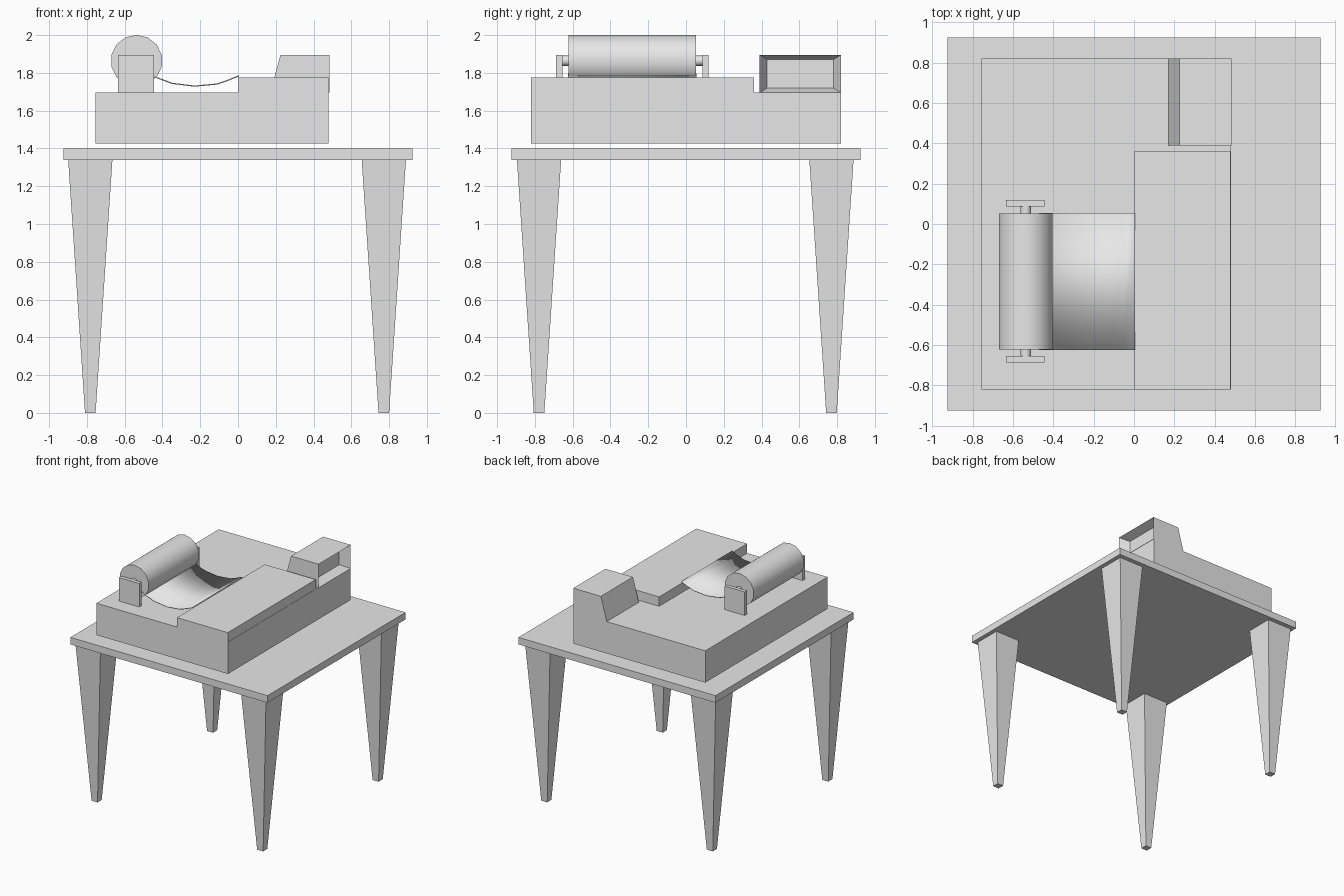
import bpy, bmesh, math

cube = bpy.data.objects.get("Cube")
if cube:
    bpy.data.objects.remove(cube, do_unlink=True)

grey = bpy.data.materials.new("plain grey")
grey.use_nodes = True
grey.diffuse_color = (0.8, 0.8, 0.8, 1)
grey.node_tree.nodes["Principled BSDF"].inputs["Base Color"].default_value = (0.8, 0.8, 0.8, 1)


def finish(name, bm, smooth=False):
    bmesh.ops.recalc_face_normals(bm, faces=bm.faces)
    mesh = bpy.data.meshes.new(name)
    bm.to_mesh(mesh)
    bm.free()
    mesh.materials.append(grey)
    obj = bpy.data.objects.new(name, mesh)
    bpy.context.collection.objects.link(obj)
    if smooth:
        bpy.ops.object.select_all(action="DESELECT")
        obj.select_set(True)
        bpy.context.view_layer.objects.active = obj
        bpy.ops.object.shade_smooth_by_angle(angle=math.radians(40))
    return obj


def box_mesh(x, y, z):
    """Box given as (min, max) along each axis."""
    bm = bmesh.new()
    bmesh.ops.create_cube(bm, size=1)
    for v in bm.verts:
        v.co = [r[0] if c < 0 else r[1] for c, r in zip(v.co, (x, y, z))]
    return bm


def rod(name, x, z, radius, y, sides):
    """Cylinder lying along y with a vertex at the top."""
    bm = bmesh.new()
    rings = []
    for end in y:
        angles = [math.tau * i / sides for i in range(sides)]
        rings.append([bm.verts.new((x + radius * math.sin(a), end, z + radius * math.cos(a)))
                      for a in angles])
        bm.faces.new(rings[-1])
    for i in range(sides):
        j = (i + 1) % sides
        bm.faces.new((rings[0][i], rings[0][j], rings[1][j], rings[1][i]))
    return finish(name, bm, smooth=True)


# Table top and four tapered legs
finish("table_top", box_mesh((-0.925, 0.925), (-0.925, 0.925), (1.34, 1.4)))
for side, cx in (("right", -0.782), ("left", 0.772)):
    for end, cy in (("front", -0.778), ("back", 0.77)):
        bm = box_mesh((-1, 1), (-1, 1), (0, 1.34))
        for v in bm.verts:
            half = 0.117 if v.co.z > 1 else 0.028
            v.co.x = cx + half * v.co.x
            v.co.y = cy + half * v.co.y
        finish(f"{end}_{side}_leg", bm)

# Machine body and raised deck
finish("body", box_mesh((-0.755, 0.48), (-0.82, 0.82), (1.425, 1.695)))
finish("raised_deck", box_mesh((0, 0.478), (-0.82, 0.36), (1.695, 1.775)))

# Corner housing: sloped inner wall, tapered recess in the outer wall
bm = box_mesh((0.17, 0.484), (0.39, 0.82), (1.695, 1.895))
for v in bm.verts:
    if v.co.x < 0.3 and v.co.z > 1.8:
        v.co.x = 0.225
bm.normal_update()
outer = [f for f in bm.faces if f.normal.x > 0.9]
opening = bmesh.ops.extrude_discrete_faces(bm, faces=outer)["faces"][0]
for v in opening.verts:
    v.co.x -= 0.08
    v.co.y += 0.04 if v.co.y < 0.6 else -0.04
    v.co.z += 0.025 if v.co.z < 1.8 else -0.025
finish("corner_housing", bm)

# Roller, axle and end brackets
rod("roller", -0.537, 1.864, 0.137, (-0.622, 0.053), 14)
rod("axle", -0.537, 1.864, 0.027, (-0.66, 0.095), 12)
for name, y in (("front", (-0.688, -0.655)), ("back", (0.088, 0.12))):
    finish(f"{name}_bracket", box_mesh((-0.635, -0.445), y, (1.695, 1.895)))

# Sagging sheet between roller and deck
bm = bmesh.new()
profile = [(-0.47, 1.795), (-0.435, 1.777), (-0.35, 1.745), (-0.23, 1.73),
           (-0.11, 1.741), (-0.05, 1.762), (0.005, 1.785)]
rows = [[bm.verts.new((x, y, z)) for y in (-0.624, 0.055)] for x, z in profile]
for a, b in zip(rows, rows[1:]):
    bm.faces.new((a[0], b[0], b[1], a[1]))
sheet = finish("sheet", bm, smooth=True)
solid = sheet.modifiers.new("thickness", "SOLIDIFY")
solid.thickness = 0.006
solid.offset = 0
